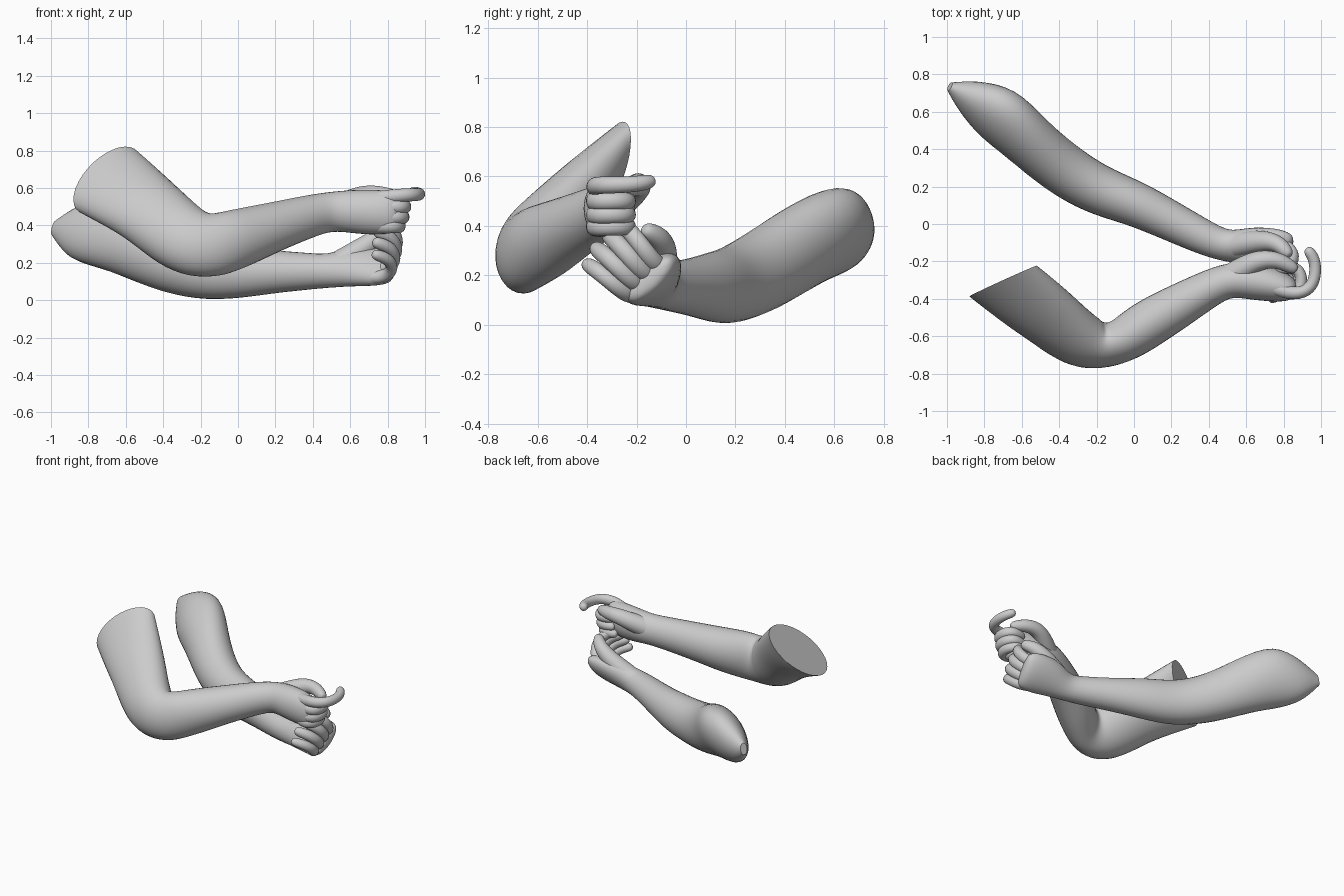
import bpy, bmesh
from math import sin, cos, pi, radians
from mathutils import Vector

if "Cube" in bpy.data.objects:
    bpy.data.objects.remove(bpy.data.objects["Cube"])

UP = Vector((0, 0, 1))
FIT = 1.1          # makes up for the shrinkage of the subdivision


def loft(name, rings, sides=8, levels=2, tilt=(0, 0)):
    """Skin oval rings (centre, long radius, short radius, twist); tilt slants the first one."""
    bm = bmesh.new()
    crease = bm.edges.layers.float.new("crease_edge")
    centres = [Vector(r[0]) for r in rings]
    loops = []
    for i, (_, major, minor, twist) in enumerate(rings):
        c = centres[i]
        before = (c - centres[i - 1]).normalized() if i else Vector()
        after = (centres[i + 1] - c).normalized() if i < len(rings) - 1 else Vector()
        d = (before + after).normalized()
        u = d.cross(UP).normalized()
        v = u.cross(d)
        tw = radians(twist)
        long_axis = u * cos(tw) + v * sin(tw)
        short_axis = v * cos(tw) - u * sin(tw)
        loop = []
        for k in range(sides):
            a = 2 * pi * k / sides
            offset = (long_axis * cos(a) * major + short_axis * sin(a) * minor) * FIT
            if i == 0:
                offset += d * (tilt[0] * offset.dot(u) + tilt[1] * offset.dot(v))
            loop.append(bm.verts.new(c + offset))
        loops.append(loop)
    for a, b in zip(loops, loops[1:]):
        # line up neighbouring rings where the twist changes
        shift = min(range(sides), key=lambda s: sum(
            (a[k].co - b[(k + s) % sides].co).length for k in range(sides)))
        b[:] = b[shift:] + b[:shift]
        for k in range(sides):
            n = (k + 1) % sides
            bm.faces.new((a[k], a[n], b[n], b[k]))
    bm.faces.new(loops[-1])
    # flat, crisp cut at the start
    cut = bm.faces.new(loops[0][::-1])
    for edge in cut.edges:
        edge[crease] = 1
    bmesh.ops.recalc_face_normals(bm, faces=bm.faces)
    for face in bm.faces:
        face.smooth = True
    for edge in cut.edges:
        edge.smooth = False
    mesh = bpy.data.meshes.new(name)
    bm.to_mesh(mesh)
    bm.free()
    obj = bpy.data.objects.new(name, mesh)
    bpy.context.collection.objects.link(obj)
    sub = obj.modifiers.new("Smooth", 'SUBSURF')
    sub.levels = sub.render_levels = levels


def finger(name, path, radius, taper=0.2):
    """A tapering digit with a rounded tip."""
    pts = [Vector(p) for p in path]
    rings = []
    for i, p in enumerate(pts):
        r = radius * (1 - taper * i / (len(pts) - 1))
        rings.append((p, r, r, 0))
    tip = pts[-1] + (pts[-1] - pts[-2]).normalized() * r * 0.7
    rings.append((tip, r * 0.5, r * 0.5, 0))
    loft(name, rings)


# Right arm with palm, from the slanted shoulder cut to the knuckles
loft("right_arm", [
    ((-.70, -.305, .64), .24, .095, 133),
    ((-.58, -.40, .555), .222, .12, 135),
    ((-.45, -.50, .46), .20, .13, 135),
    ((-.32, -.605, .345), .192, .145, 120),
    ((-.22, -.645, .297), .185, .135, 110),
    ((-.12, -.65, .292), .172, .115, 98),
    ((-.03, -.605, .32), .163, .125, 90),
    ((.08, -.53, .355), .15, .13, 90),
    ((.2, -.46, .395), .132, .122, 90),
    ((.4, -.345, .455), .112, .10, 90),
    ((.5, -.30, .475), .105, .092, 90),
    ((.6, -.30, .475), .115, .10, 90),
    ((.72, -.32, .47), .122, .095, 90),
    ((.82, -.345, .47), .115, .075, 90),
    ((.87, -.36, .47), .09, .04, 90)], tilt=(-.62, -.6))

# Right fist: index hooked forward, the others curled into the palm
finger("right_index_finger", [
    (.74, -.34, .545), (.86, -.38, .56), (.945, -.35, .565), (.972, -.27, .565),
    (.967, -.19, .57), (.935, -.145, .58)], .038)
for name, z, reach in (("middle", .50, 0), ("ring", .445, -.01), ("little", .397, -.03)):
    finger(f"right_{name}_finger", [
        (.75, -.34, z), (.84 + reach, -.38, z), (.89 + reach, -.355, z),
        (.90 + reach, -.28, z), (.865 + reach, -.225, z), (.78 + reach, -.24, z)], .041)
finger("right_thumb", [
    (.52, -.28, .49), (.60, -.225, .53), (.68, -.188, .565), (.77, -.19, .567),
    (.85, -.235, .55)], .07, taper=.48)

# Left arm with palm, the shoulder tapering to a blunt point at the back
loft("left_arm", [
    ((-.985, .735, .385), .04, .025, 90),
    ((-.89, .685, .36), .14, .095, 105),
    ((-.73, .60, .385), .222, .14, 122),
    ((-.58, .46, .315), .188, .145, 108),
    ((-.4, .305, .213), .168, .145, 90),
    ((-.2, .18, .156), .157, .135, 90),
    ((0, .115, .152), .145, .122, 90),
    ((.2, .015, .152), .113, .107, 90),
    ((.4, -.085, .155), .097, .092, 90),
    ((.5, -.12, .157), .092, .086, 110),
    ((.6, -.12, .18), .122, .085, 132),
    ((.72, -.132, .185), .14, .077, 138),
    ((.81, -.145, .183), .132, .06, 138),
    ((.845, -.155, .185), .10, .035, 138)])

# Left fingers fan out from the knuckles and curl back over the palm
index_base, little_base = Vector((.80, -.10, .225)), Vector((.775, -.215, .115))
curl = [(-.06, .01, .01), (.02, -.025, .01), (.06, -.09, .07), (.03, -.15, .125),
        (-.04, -.185, .15)]
for i, (name, size) in enumerate((("index", 1), ("middle", 1.06), ("ring", 1.04), ("little", .95))):
    t = i / 3
    base = index_base.lerp(little_base, t)
    fan = Vector((1, .82 + .22 * t, 1.2 - .3 * t)) * size
    finger(f"left_{name}_finger", [base + Vector(p) * fan for p in curl], .041 * size)
finger("left_thumb", [
    (.55, -.11, .20), (.64, -.095, .26), (.72, -.09, .315), (.78, -.11, .355),
    (.82, -.155, .38)], .07, taper=.48)
